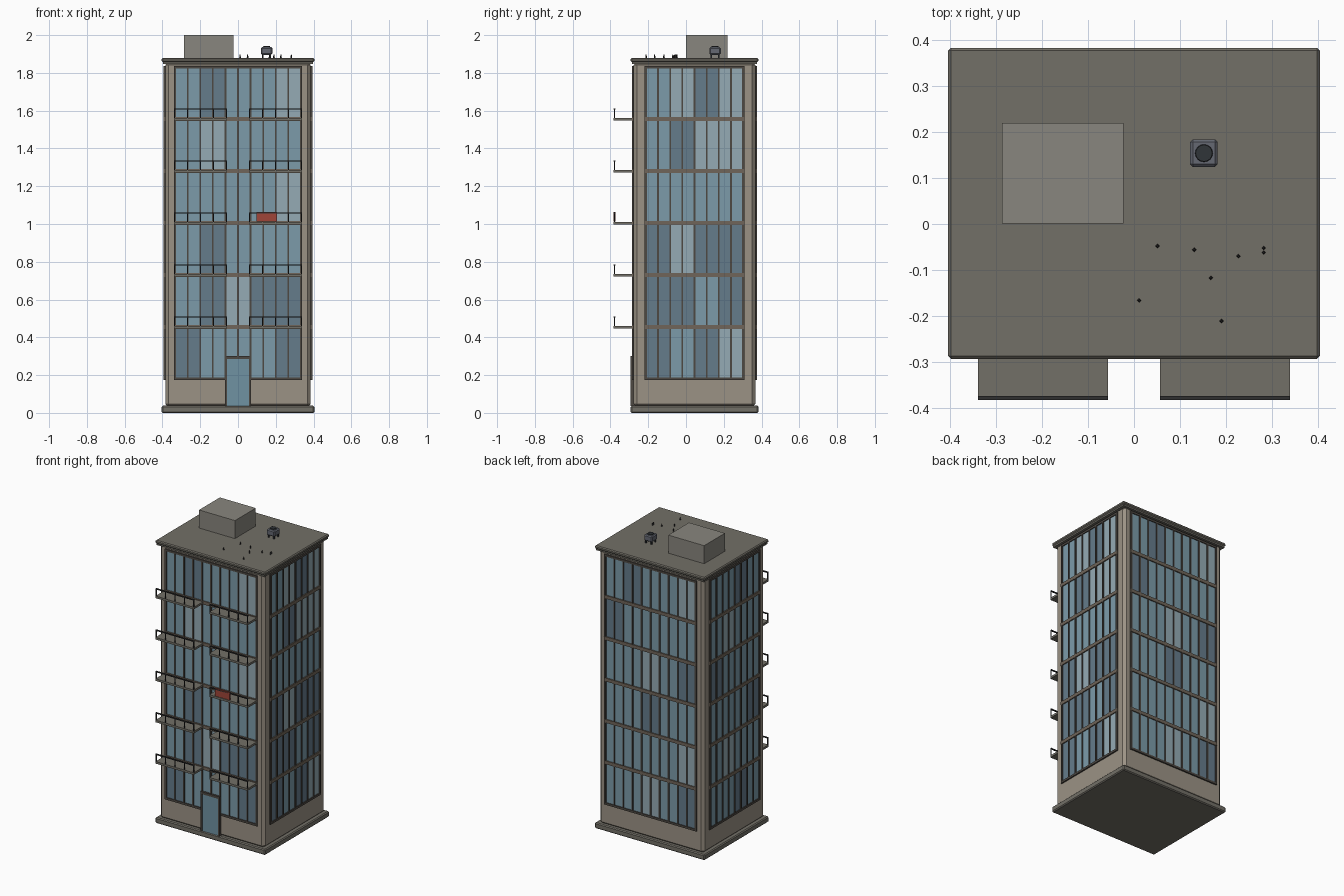
import bpy, bmesh, math
from mathutils import Matrix, Vector

if "Cube" in bpy.data.objects:
    bpy.data.objects.remove(bpy.data.objects["Cube"])

CY = 0.045                      # centre of the tower in y
HX, HY = 0.385, 0.322           # half sizes of the tower shaft
Z0, FLOOR = 0.18, 0.275         # first sill and floor height


def mat(name, r, g, b):
    m = bpy.data.materials.new(name)
    m.diffuse_color = (r, g, b, 1)
    m.use_nodes = True
    m.node_tree.nodes["Principled BSDF"].inputs["Base Color"].default_value = m.diffuse_color
    return m


WALL = mat("wall_beige", 0.33, 0.29, 0.235)
STONE = mat("stone_grey", 0.17, 0.16, 0.135)
PENT = mat("rooftop_grey", 0.25, 0.24, 0.21)
FRAME = mat("frame_brown", 0.075, 0.065, 0.055)
BAND = mat("floor_band", 0.16, 0.13, 0.10)
RAIL = mat("rail_dark", 0.03, 0.03, 0.03)
GLASS = {"m": mat("glass_mid", 0.20, 0.33, 0.40),
         "d": mat("glass_dark", 0.13, 0.20, 0.26),
         "l": mat("glass_light", 0.30, 0.41, 0.46)}
DOOR = mat("door_glass", 0.16, 0.29, 0.36)
RED = mat("red_cloth", 0.35, 0.06, 0.04)
METAL = mat("unit_metal", 0.13, 0.14, 0.17)
DARK = mat("fan_dark", 0.03, 0.035, 0.04)


def boxes(name, items, material, M=Matrix(), bevel=0):
    """One object from boxes given as (x0, x1, y0, y1, z0, z1)."""
    bm = bmesh.new()
    for x0, x1, y0, y1, z0, z1 in items:
        T = Matrix.Translation(((x0 + x1) / 2, (y0 + y1) / 2, (z0 + z1) / 2))
        S = Matrix.Diagonal((x1 - x0, y1 - y0, z1 - z0, 1))
        bmesh.ops.create_cube(bm, size=1, matrix=M @ T @ S)
    return finish(name, bm, material, bevel)


def finish(name, bm, material, bevel=0):
    me = bpy.data.meshes.new(name)
    bm.to_mesh(me)
    bm.free()
    ob = bpy.data.objects.new(name, me)
    bpy.context.collection.objects.link(ob)
    me.materials.append(material)
    if bevel:
        b = ob.modifiers.new("bevel", "BEVEL")
        b.width, b.segments = bevel, 1
    return ob


def slab(name, hx, hy, z0, z1, material, bevel=0):
    return boxes(name, [(-hx, hx, CY - hy, CY + hy, z0, z1)], material, bevel=bevel)


# Main masses
slab("plinth", 0.404, 0.338, 0, 0.038, STONE, 0.006)
slab("tower_shaft", HX, HY, 0.03, 1.86, WALL, 0.018)
slab("roof_cornice", 0.398, 0.332, 1.848, 1.862, STONE)
slab("roof_slab", 0.404, 0.338, 1.858, 1.88, STONE, 0.006)
boxes("roof_house", [(-0.287, -0.023, 0.001, 0.219, 1.875, 2.0)], PENT)


def facade(name, angle, dist, half, cols, rows):
    """Curtain wall: rows run top to bottom, one letter per two-column bay."""
    M = Matrix.Translation((0, CY, 0)) @ Matrix.Rotation(math.radians(angle), 4, "Z")
    step = 2 * half / cols
    top = Z0 + 6 * FLOOR
    panes = {k: [] for k in GLASS}
    for r, row in enumerate(rows):
        z = top - (r + 1) * FLOOR
        for c, k in enumerate(row):
            u = -half + 2 * c * step
            panes[k].append((u, u + 2 * step, -dist - 0.003, -dist + 0.005, z, z + FLOOR))
    for k, items in panes.items():
        if items:
            boxes(name + "_glass_" + k, items, GLASS[k], M)
    # mullions, with heavier outer jambs, head and sill
    t, out = 0.0045, -dist - 0.009
    bars = []
    for i in range(cols + 1):
        u = -half + i * step
        w = t * 1.3 if i in (0, cols) else t
        bars.append((u - w, u + w, out, -dist + 0.005, Z0, top))
    for z in (Z0, top):
        bars.append((-half - 0.006, half + 0.006, out, -dist + 0.005, z - 0.007, z + 0.007))
    boxes(name + "_mullions", bars, FRAME, M)
    # floor bands
    bands = [(-half - 0.006, half + 0.006, out - 0.001, -dist + 0.005,
              Z0 + i * FLOOR - 0.011, Z0 + i * FLOOR + 0.011) for i in range(1, 6)]
    boxes(name + "_floor_bands", bands, BAND, M)


facade("front", 0, HY, 0.333, 10,
       ["mdmml", "mlmmm", "mmmml", "mdmmm", "mdldd", "dmmmd"])
facade("right", 90, HX, 0.258, 8,
       ["mldl", "mdll", "mmmm", "dldd", "ddmd", "dmdl"])
facade("back", 180, HY, 0.333, 10,
       ["mdmml", "dmmmm", "mmlmd", "mmdmm", "mmmml", "mmlmd"])
facade("left", 270, HX, 0.258, 8,
       ["mmdm", "mlmm", "dmmm", "mmmd", "mlmm", "mmdm"])

# Balconies: slabs plus front railings, mirrored left and right
slabs, rails = [], []
X0, X1, YF = 0.057, 0.339, -0.383
for i in range(1, 6):
    z = Z0 + i * FLOOR
    for s in (-1, 1):
        a, b = sorted((s * X0, s * X1))
        slabs.append((a, b, YF, CY - HY + 0.01, z - 0.008, z + 0.006))
        rails.append((a, b, YF, YF + 0.009, z + 0.050, z + 0.056))
        for j in range(5):
            p = a + 0.003 + (b - a - 0.006) * j / 4
            rails.append((p - 0.0025, p + 0.0025, YF + 0.001, YF + 0.006, z, z + 0.052))
boxes("balcony_slabs", slabs, STONE)
boxes("balcony_railings", rails, RAIL)

# Red cloth over one railing
zc = Z0 + 3 * FLOOR
boxes("hanging_cloth", [(0.098, 0.206, YF, YF + 0.011, zc + 0.009, zc + 0.058)], RED)

# Entrance door
yf = CY - HY
boxes("door_glass", [(-0.062, 0.062, yf - 0.011, yf + 0.01, 0.036, 0.29)], DOOR)
boxes("door_frame", [(-0.070, -0.058, yf - 0.016, yf + 0.01, 0.036, 0.30),
                     (0.058, 0.070, yf - 0.016, yf + 0.01, 0.036, 0.30),
                     (-0.070, 0.070, yf - 0.016, yf + 0.01, 0.284, 0.30)], FRAME)

# Rooftop cooling unit
ux, uy = 0.152, 0.154
boxes("cooling_unit", [(ux - 0.03, ux + 0.03, uy - 0.03, uy + 0.03, 1.896, 1.936)],
      METAL, bevel=0.006)
boxes("cooling_unit_feet", [(ux + sx * 0.02 - 0.004, ux + sx * 0.02 + 0.004,
                             uy + sy * 0.02 - 0.004, uy + sy * 0.02 + 0.004, 1.878, 1.9)
                            for sx in (-1, 1) for sy in (-1, 1)], DARK)
bm = bmesh.new()
bmesh.ops.create_cone(bm, cap_ends=True, segments=16, radius1=0.02, radius2=0.018,
                      depth=0.01, matrix=Matrix.Translation((ux, uy, 1.937)))
finish("cooling_fan", bm, DARK)

# Small roof vents / perched birds
bm = bmesh.new()
for x, y in [(0.051, -0.048), (0.131, -0.056), (0.227, -0.07), (0.282, -0.052),
             (0.282, -0.062), (0.167, -0.117), (0.011, -0.166), (0.190, -0.211)]:
    bmesh.ops.create_cone(bm, cap_ends=True, segments=4, radius1=0.005, radius2=0.002,
                          depth=0.02, matrix=Matrix.Translation((x, y, 1.888)))
finish("roof_birds", bm, RAIL)
